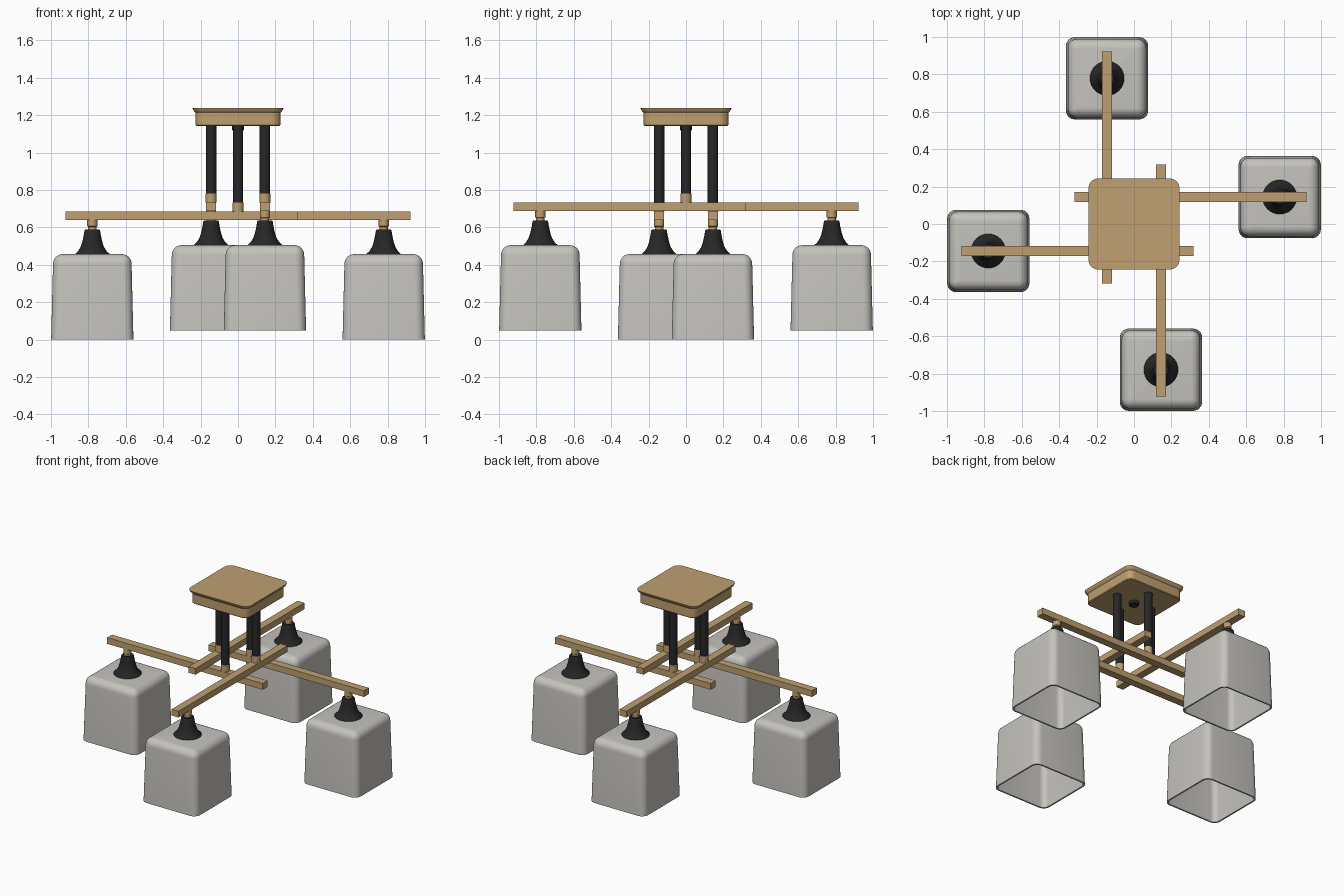
import bpy
import bmesh
from math import sin, cos, pi, radians
from mathutils import Matrix

if "Cube" in bpy.data.objects:
    bpy.data.objects.remove(bpy.data.objects["Cube"], do_unlink=True)


def material(name, rgb):
    m = bpy.data.materials.new(name)
    m.use_nodes = True
    m.diffuse_color = (*rgb, 1)
    bsdf = m.node_tree.nodes["Principled BSDF"]
    bsdf.inputs["Base Color"].default_value = (*rgb, 1)
    bsdf.inputs["Roughness"].default_value = 0.5
    return m


BRASS = material("warm brass", (0.52, 0.35, 0.165))
BLACK = material("matte black", (0.02, 0.02, 0.021))
GLASS = material("frosted grey glass", (0.56, 0.545, 0.51))

parts = []


def finish(name, bm, mat, place):
    bmesh.ops.recalc_face_normals(bm, faces=bm.faces)
    bm.transform(place)
    mesh = bpy.data.meshes.new(name)
    bm.to_mesh(mesh)
    bm.free()
    mesh.materials.append(mat)
    obj = bpy.data.objects.new(name, mesh)
    bpy.context.collection.objects.link(obj)
    parts.append(obj)


def circle(r, n=32):
    return [(r * cos(2 * pi * i / n), r * sin(2 * pi * i / n)) for i in range(n)]


def rounded_square(half, corner, steps=6):
    pts = []
    for q in range(4):
        mid = pi / 4 + q * pi / 2
        cx = (half - corner) * (1 if cos(mid) > 0 else -1)
        cy = (half - corner) * (1 if sin(mid) > 0 else -1)
        for s in range(steps + 1):
            a = q * pi / 2 + s / steps * pi / 2
            pts.append((cx + corner * cos(a), cy + corner * sin(a)))
    return pts


def loft(name, rings, mat, place):
    """Skin a list of (outline, z) rings and cap both ends."""
    bm = bmesh.new()
    loops = [[bm.verts.new((x, y, z)) for x, y in pts] for pts, z in rings]
    for a, b in zip(loops, loops[1:]):
        for i in range(len(a)):
            j = (i + 1) % len(a)
            bm.faces.new((a[i], a[j], b[j], b[i]))
    bm.faces.new(loops[0])
    bm.faces.new(loops[-1])
    finish(name, bm, mat, place)


def lathe(name, profile, mat, place):
    loft(name, [(circle(r), z) for r, z in profile], mat, place)


def beam(name, x0, x1, y, z0, z1, width, mat, place):
    bm = bmesh.new()
    bmesh.ops.create_cube(bm, size=1)
    bm.transform(Matrix.Translation(((x0 + x1) / 2, y, (z0 + z1) / 2))
                 @ Matrix.Diagonal((x1 - x0, width, z1 - z0, 1)))
    finish(name, bm, mat, place)


def shell_side(half_low, half_high, z_low, z_high, bend, corner):
    """Rings up a tapered wall and over its rounded shoulder."""
    rings = [(rounded_square(half_low, corner), z_low)]
    for s in range(7):
        a = s / 6 * pi / 2
        inset = bend * (1 - cos(a))
        rings.append((rounded_square(half_high - inset, max(corner - inset, 0.006)),
                      z_high - bend + bend * sin(a)))
    return rings


# Ceiling canopy with flared lip, and the knob under it
HERE = Matrix.Identity(4)
loft("canopy", [(rounded_square(h, c), z) for h, c, z in (
    (0.222, 0.04, 1.143), (0.227, 0.045, 1.148), (0.227, 0.045, 1.213),
    (0.231, 0.045, 1.217), (0.241, 0.05, 1.230), (0.243, 0.05, 1.238))], BRASS, HERE)
lathe("canopy_knob", [(0.028, 1.118), (0.033, 1.123), (0.033, 1.145)], BLACK, HERE)

# Four arms in a pinwheel, alternating between two heights
OFFSET, REACH = 0.144, 0.779
for k, side in enumerate(("left", "back", "right", "front")):
    lift = 0.048 * (k % 2)
    arm = Matrix.Rotation(k * pi / 2, 4, "Z") @ Matrix.Translation((0, 0, lift))
    beam(side + "_arm", -0.317, 0.922, OFFSET, 0.64, 0.685, 0.055, BRASS, arm)

    # Hanging rod and its coupler
    hang = arm @ Matrix.Translation((0, OFFSET, 0))
    lathe(side + "_rod_coupler", [(0.029, 0.685), (0.029, 0.734)], BRASS, hang)
    lathe(side + "_rod", [(0.028, 0.734), (0.028, 1.146 - lift)], BLACK, hang)

    # Lamp: stem, flared holder and open glass shade
    lamp = arm @ Matrix.Translation((REACH, OFFSET, 0))
    lathe(side + "_lamp_stem", [(0.023, 0.585), (0.023, 0.603), (0.027, 0.606),
                                (0.027, 0.641)], BRASS, lamp)
    lathe(side + "_lamp_holder", [(0.093, 0.453), (0.091, 0.459), (0.076, 0.473),
                                  (0.062, 0.496), (0.053, 0.524), (0.046, 0.556),
                                  (0.042, 0.582), (0.038, 0.589)], BLACK, lamp)
    inner = shell_side(0.209, 0.199, 0, 0.445, 0.042, 0.038)
    outer = shell_side(0.220, 0.210, 0, 0.457, 0.052, 0.048)
    loft(side + "_lamp_shade", inner[::-1] + outer, GLASS, lamp)

# Smooth the curved surfaces and keep the hard edges
bpy.ops.object.select_all(action="DESELECT")
for obj in parts:
    obj.select_set(True)
bpy.context.view_layer.objects.active = parts[0]
bpy.ops.object.shade_smooth_by_angle(angle=radians(32))
